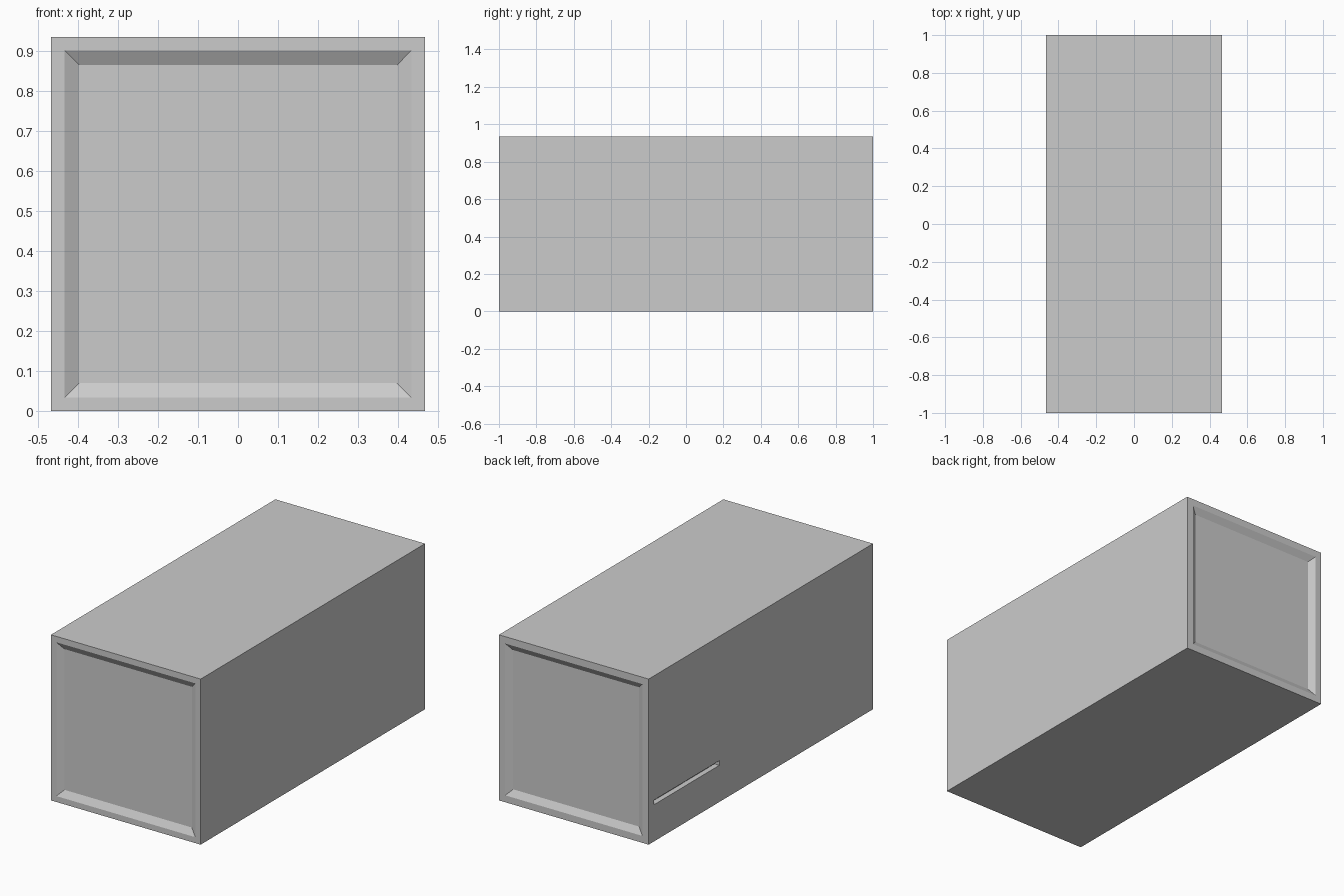
import bpy, bmesh
from mathutils import Vector

if "Cube" in bpy.data.objects:
    bpy.data.objects.remove(bpy.data.objects["Cube"])

HALF, H = 0.467, 0.934


def box(name, lo, hi):
    bm = bmesh.new()
    bmesh.ops.create_cube(bm, size=1)
    lo, hi = Vector(lo), Vector(hi)
    for v in bm.verts:
        v.co = Vector(((v.co[i] + 0.5) * (hi[i] - lo[i]) + lo[i] for i in range(3)))
    return bm


def make_object(name, bm):
    bmesh.ops.recalc_face_normals(bm, faces=bm.faces)
    me = bpy.data.meshes.new(name)
    bm.to_mesh(me)
    bm.free()
    ob = bpy.data.objects.new(name, me)
    bpy.context.collection.objects.link(ob)
    return ob


# Main body with a sloped, sunken panel on the front and back
bm = box("body", (-HALF, -1, 0), (HALF, 1, H))
for side, rim, slope in ((-1, 0.047, 0.052), (1, 0.055, 0.05)):
    panel = next(f for f in bm.faces if f.normal.y * side > 0.9)
    bmesh.ops.inset_region(bm, faces=[panel], thickness=rim)
    bmesh.ops.inset_region(bm, faces=[panel], thickness=slope)
    for v in panel.verts:
        v.co.y -= side * 0.021
body = make_object("body", bm)

# Thin slot cut into the left side near the back
cutter = make_object("slot_cutter", box("slot", (-0.52, 0.37, 0.207), (-HALF + 0.03, 0.95, 0.233)))
cutter.hide_render = True
cutter.hide_set(True)
mod = body.modifiers.new("slot", 'BOOLEAN')
mod.operation = 'DIFFERENCE'
mod.solver = 'EXACT'
mod.object = cutter
bpy.context.view_layer.objects.active = body
body.select_set(True)
bpy.ops.object.modifier_apply(modifier=mod.name)
bpy.data.objects.remove(cutter)
